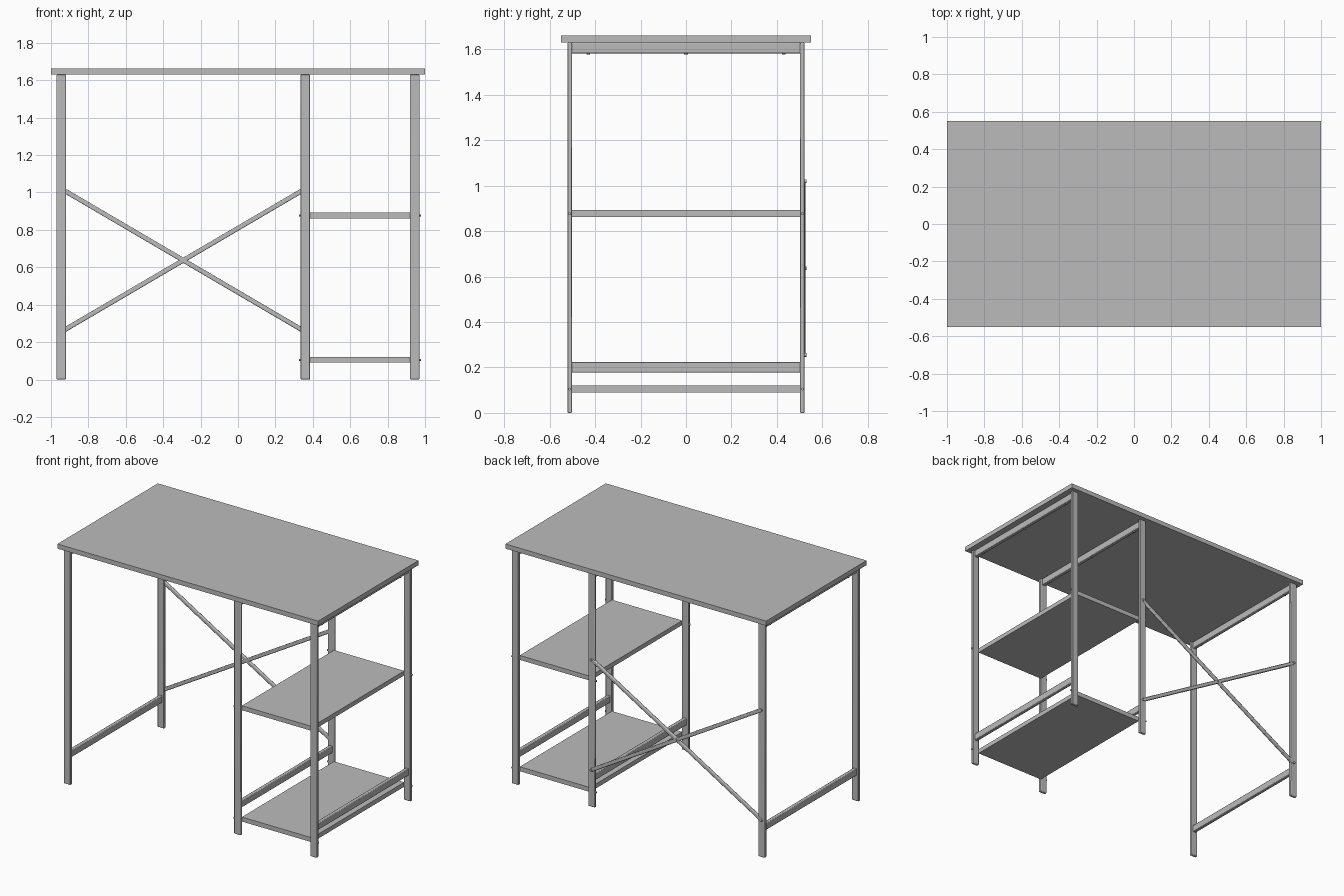
import bpy
import math
from mathutils import Vector

cube = bpy.data.objects.get("Cube")
if cube:
    bpy.data.objects.remove(cube, do_unlink=True)

GREY = (0.5, 0.5, 0.5, 1)
mat = bpy.data.materials.new("plain grey")
mat.use_nodes = True
mat.diffuse_color = GREY
mat.node_tree.nodes["Principled BSDF"].inputs["Base Color"].default_value = GREY


def finish(ob, name):
    ob.name = name
    ob.data.materials.append(mat)
    return ob


def box(name, low, high, bevel=0.0):
    """Box between two corners, with optionally rounded edges."""
    low, high = Vector(low), Vector(high)
    bpy.ops.mesh.primitive_cube_add(size=1, location=(low + high) / 2)
    ob = finish(bpy.context.object, name)
    ob.scale = high - low
    bpy.ops.object.transform_apply(location=False, rotation=False, scale=True)
    if bevel:
        mod = ob.modifiers.new("rounded edges", "BEVEL")
        mod.width = bevel
        mod.segments = 2
        bpy.ops.object.shade_smooth_by_angle(angle=math.radians(50))
    return ob


def screw(name, location, rotation, radius=0.008):
    bpy.ops.mesh.primitive_cylinder_add(vertices=12, radius=radius, depth=0.012,
                                        location=location, rotation=rotation)
    finish(bpy.context.object, name)
    bpy.ops.object.shade_smooth_by_angle()


SIDEWAYS = (0, math.pi / 2, 0)
BACKWARD = (math.pi / 2, 0, 0)
FRAMES = {"right": -0.945, "middle": 0.36, "left": 0.945}

# Table top
box("table_top", (-1, -0.55, 1.63), (1, 0.55, 1.662))

# Three side frames: two legs joined by an upper and a lower rail
for side, x in FRAMES.items():
    for end, y in (("front", -0.5125), ("back", 0.5125)):
        box(f"{side}_{end}_leg", (x - 0.025, y - 0.01, 0),
            (x + 0.025, y + 0.01, 1.63), 0.004)
    for level, z in (("lower", 0.178), ("upper", 1.583)):
        box(f"{side}_{level}_rail", (x - 0.0125, -0.505, z),
            (x + 0.0125, 0.505, z + 0.047), 0.004)
    for y in (-0.43, 0, 0.43):
        screw(f"{side}_top_screw", (x, y, 1.583), (0, 0, 0))

# Shelves between the middle and left frames, with their side screws
for level, z in (("lower", 0.09), ("upper", 0.862)):
    box(f"{level}_shelf", (0.383, -0.505, z), (0.922, 0.505, z + 0.031))
    for x in (0.333, 0.972):
        for y in (-0.5125, 0.5125):
            screw(f"{level}_shelf_screw", (x, y, z + 0.015), SIDEWAYS, 0.006)

# Crossed braces at the back
x0, x1, z0, z1 = -0.945, 0.36, 0.255, 1.02
length = math.hypot(x1 - x0, z1 - z0)
tilt = math.atan2(z1 - z0, x1 - x0)
for name, sign in (("rising_brace", -1), ("falling_brace", 1)):
    brace = box(name, (-length / 2, -0.009, -0.0125), (length / 2, 0.009, 0.0125), 0.005)
    brace.location = ((x0 + x1) / 2, 0.516, (z0 + z1) / 2)
    brace.rotation_euler = (0, sign * tilt, 0)

# Brace bolts
for x in (x0, x1):
    for z in (z0, z1):
        screw("brace_bolt", (x, 0.525, z), BACKWARD)
screw("brace_centre_bolt", ((x0 + x1) / 2, 0.525, (z0 + z1) / 2), BACKWARD)
